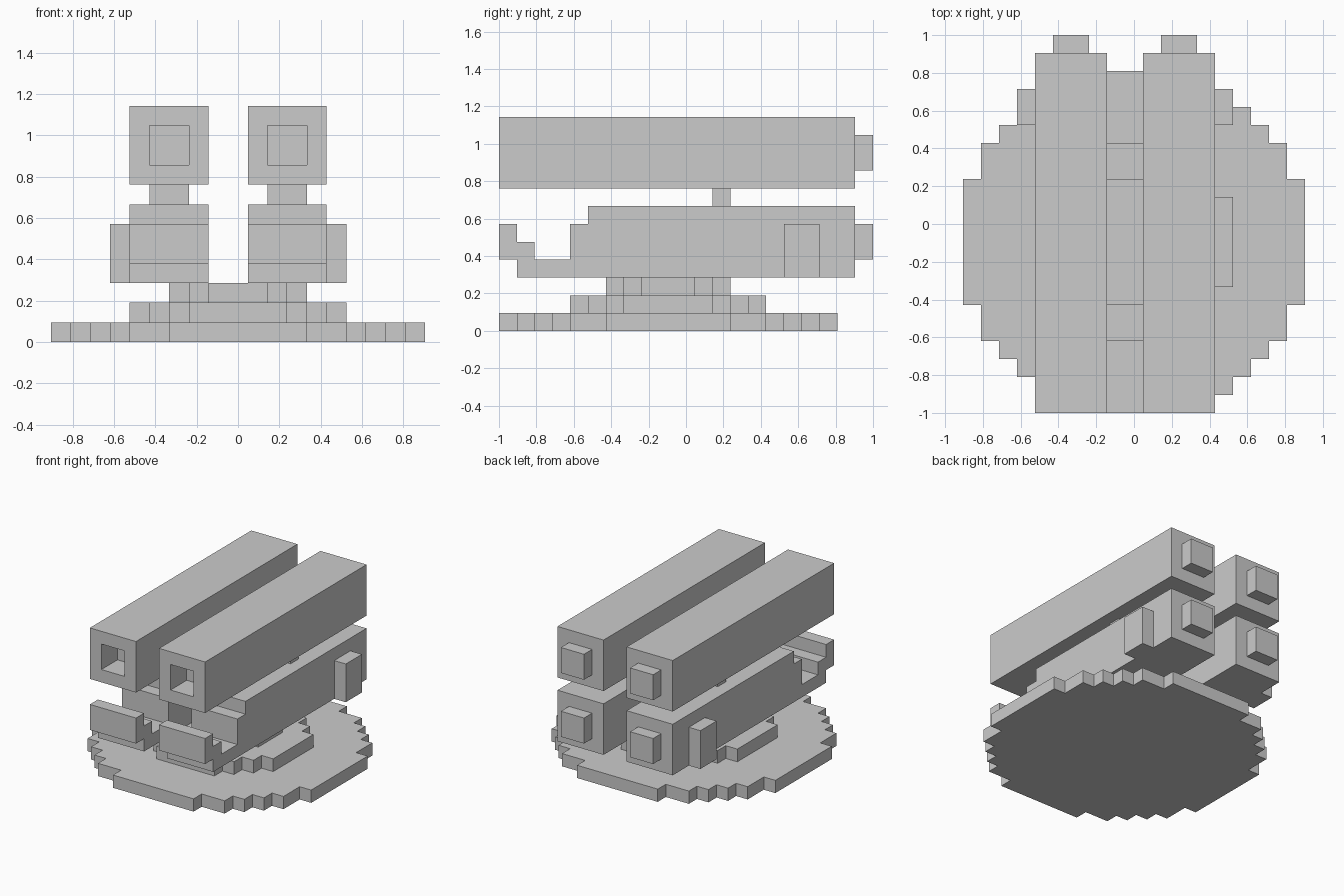
import bpy, bmesh
from mathutils import Vector

if "Cube" in bpy.data.objects:
    bpy.data.objects.remove(bpy.data.objects["Cube"])

U = 2 / 21                                # one block
ORIGIN = Vector((-9.5, -10.5, 0))         # grid corner, in blocks


def prism(bm, points, offset):
    """Extrude a flat outline (in blocks) along offset."""
    face = bm.faces.new([bm.verts.new(p) for p in points])
    new = bmesh.ops.extrude_face_region(bm, geom=[face])["geom"]
    verts = [g for g in new if isinstance(g, bmesh.types.BMVert)]
    bmesh.ops.translate(bm, vec=offset, verts=verts)
    bmesh.ops.recalc_face_normals(bm, faces=bm.faces[:])


def push_square(bm, side, depth):
    """Inset the outermost end face by one block and push it by depth along y."""
    bm.normal_update()
    ends = [f for f in bm.faces if f.normal.y * side > 0.9]
    end = max(ends, key=lambda f: f.calc_center_median().y * side)
    bmesh.ops.inset_region(bm, faces=[end], thickness=1, use_even_offset=True)
    new = bmesh.ops.extrude_face_region(bm, geom=[end])["geom"]
    bmesh.ops.translate(bm, vec=(0, depth, 0),
                        verts=[g for g in new if isinstance(g, bmesh.types.BMVert)])
    if end.is_valid:
        bmesh.ops.delete(bm, geom=[end], context='FACES_ONLY')
    bmesh.ops.recalc_face_normals(bm, faces=bm.faces[:])


def finish(bm, name):
    for v in bm.verts:
        v.co = (v.co + ORIGIN) * U
    mesh = bpy.data.meshes.new(name)
    bm.to_mesh(mesh)
    bm.free()
    bpy.context.collection.objects.link(bpy.data.objects.new(name, mesh))


def box_into(bm, x0, x1, y0, y1, z0, z1):
    prism(bm, [(x0, y0, z0), (x1, y0, z0), (x1, y1, z0), (x0, y1, z0)], (0, 0, z1 - z0))


def box(name, *bounds):
    bm = bmesh.new()
    box_into(bm, *bounds)
    finish(bm, name)


def disc(name, diameter, z):
    """One-block-thick stepped disc."""
    r, n, c = diameter / 2, diameter // 2, 9.5
    right = []
    for row in range(-n, n + 1):
        half = int((r * r - row * row) ** 0.5) + 0.5
        right += [(half, row - 0.5), (half, row + 0.5)]
    # keep only the real corners of the outline
    outline = right + [(-x, y) for x, y in reversed(right)]
    outline = [p for i, p in enumerate(outline) if p != outline[i - 1]]
    bm = bmesh.new()
    prism(bm, [(c + x, c + y, z) for x, y in outline], (0, 0, 1))
    bmesh.ops.dissolve_limit(bm, angle_limit=0.01, verts=bm.verts[:], edges=bm.edges[:])
    finish(bm, name)


# Stepped round base
for name, diameter, z in (("base_disc", 19, 0), ("middle_disc", 11, 1), ("top_disc", 7, 2)):
    disc(name, diameter, z)

# Side profile (y, z) of the lower body with its stepped front lip
BODY = [(0, 4), (1, 4), (1, 3), (20, 3), (20, 7), (5, 7), (5, 6), (4, 6),
        (4, 4), (2, 4), (2, 5), (1, 5), (1, 6), (0, 6)]

for side, x, lug_x in (("left", 4, 3), ("right", 10, 14)):
    # Lower body with rear knob
    bm = bmesh.new()
    prism(bm, [(x, y, z) for y, z in BODY], (4, 0, 0))
    push_square(bm, 1, 1)
    finish(bm, side + "_lower_body")

    # Upper barrel with rear knob and front bore
    bm = bmesh.new()
    box_into(bm, x, x + 4, 0, 20, 8, 12)
    push_square(bm, 1, 1)
    push_square(bm, -1, 2)
    finish(bm, side + "_upper_barrel")

    # Post between barrel and body, and outer side lug
    box(side + "_post", x + 1, x + 3, 12, 13, 7, 8)
    box(side + "_side_lug", lug_x, lug_x + 1, 16, 18, 3, 6)
